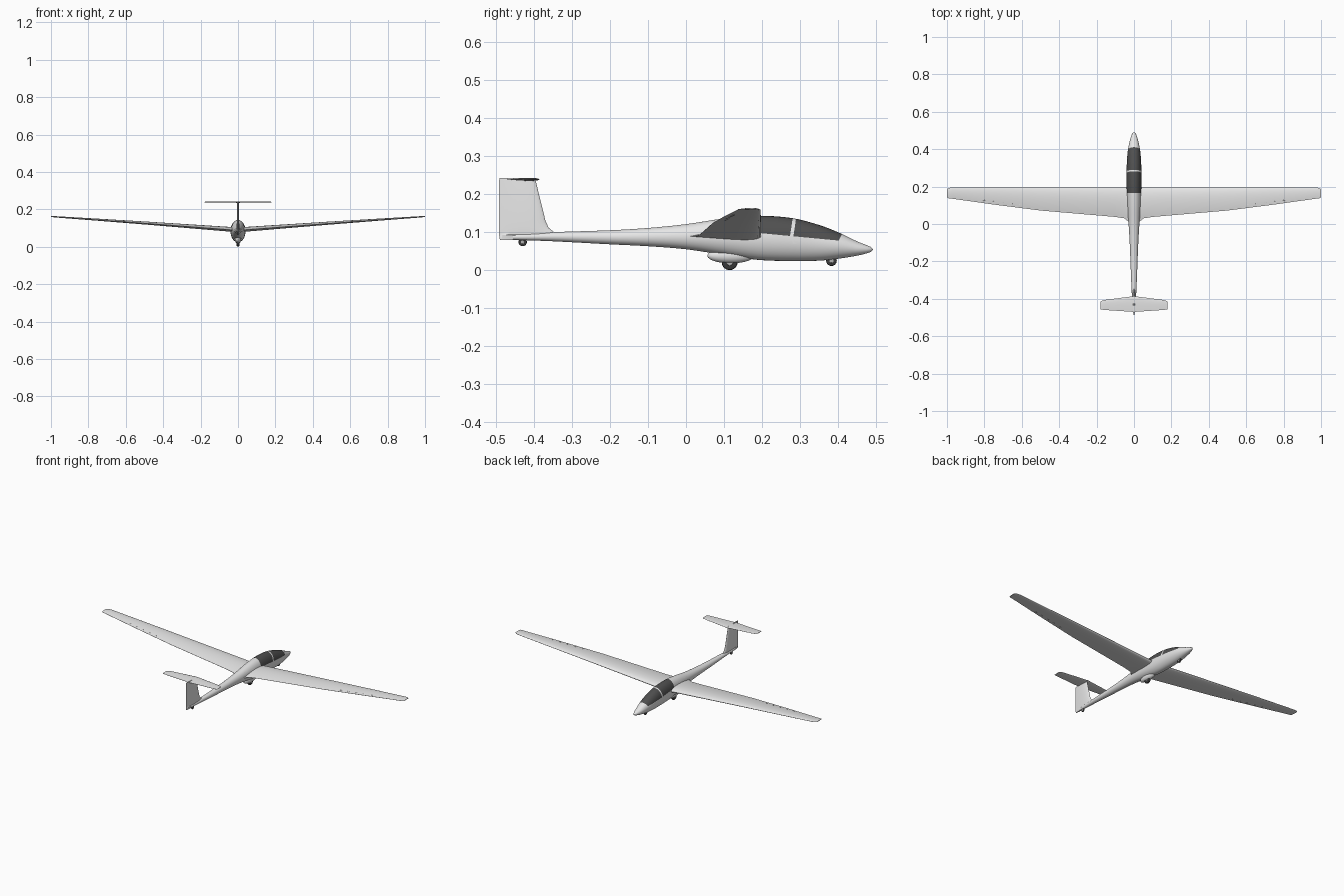
import bpy, bmesh, math
from mathutils import Vector

cube = bpy.data.objects.get("Cube")
if cube:
    bpy.data.objects.remove(cube, do_unlink=True)


def material(name, rgb):
    m = bpy.data.materials.new(name)
    m.use_nodes = True
    col = (*rgb, 1)
    m.diffuse_color = col
    m.node_tree.nodes["Principled BSDF"].inputs["Base Color"].default_value = col
    return m


WHITE = material("gloss_white", (0.8, 0.8, 0.8))
GLASS = material("dark_canopy", (0.08, 0.08, 0.08))
RUBBER = material("tyre_black", (0.05, 0.05, 0.05))
METAL = material("hub_grey", (0.45, 0.45, 0.45))
parts = []


def finish(name, bm, *mats):
    bmesh.ops.recalc_face_normals(bm, faces=bm.faces)
    mesh = bpy.data.meshes.new(name)
    bm.to_mesh(mesh)
    bm.free()
    for m in mats:
        mesh.materials.append(m)
    ob = bpy.data.objects.new(name, mesh)
    bpy.context.collection.objects.link(ob)
    parts.append(ob)
    return ob


def loft(rings):
    """Skin closed rings of points and cap both ends."""
    bm = bmesh.new()
    rows = [[bm.verts.new(p) for p in ring] for ring in rings]
    n = len(rows[0])
    for a, b in zip(rows, rows[1:]):
        for i in range(n):
            j = (i + 1) % n
            bm.faces.new((a[i], a[j], b[j], b[i]))
    bm.faces.new(rows[0])
    bm.faces.new(rows[-1])
    return bm


def smooth_rows(keys, steps):
    """Cubic interpolation through rows keyed by their first value."""
    def slope(i):
        a, b = keys[max(i - 1, 0)], keys[min(i + 1, len(keys) - 1)]
        return [(q - p) / (b[0] - a[0]) for p, q in zip(a, b)]
    out = []
    for i in range(len(keys) - 1):
        a, b, sa, sb = keys[i], keys[i + 1], slope(i), slope(i + 1)
        h = b[0] - a[0]
        for s in range(steps):
            t = s / steps
            u = 1 - t
            out.append([p * u * u * (1 + 2 * t) + q * t * t * (3 - 2 * t)
                        + h * (m * t * u * u - k * t * t * u)
                        for p, q, m, k in zip(a, b, sa, sb)])
    return out + [list(keys[-1])]


# Fuselage: y, top, bottom, half width
BODY = [(-.455, .094, .080, .007), (-.35, .100, .076, .013), (-.2, .105, .068, .019),
        (-.1, .111, .063, .023), (0, .121, .055, .029), (.1, .136, .040, .036),
        (.19, .143, .027, .040), (.28, .137, .024, .040), (.35, .119, .025, .037),
        (.4, .100, .030, .032), (.45, .076, .038, .021), (.475, .066, .044, .013),
        (.488, .060, .049, .006), (.492, .055, .053, .001)]
SIDES = 32
rings = []
for y, top, bottom, half in smooth_rows(BODY, 4):
    mid, tall = (top + bottom) / 2, (top - bottom) / 2
    rings.append([(half * math.cos(a), y, mid + tall * math.sin(a))
                  for a in (math.tau * i / SIDES for i in range(SIDES))])
bm = loft(rings)

# Canopy glass: cut along its frame lines, then colour the enclosed faces
sill = (Vector((0, .19, .098)), Vector((0, .095, 1)))
front = (Vector((0, .402, .078)), Vector((0, 1, -.5)))
rear = (Vector((0, .165, .1)), Vector((0, 1, 0)))
bar_back = (Vector((0, .281, .137)), Vector((0, 1, -.15)))
bar_front = (Vector((0, .290, .137)), Vector((0, 1, -.15)))
for point, normal in (sill, front, rear, bar_back, bar_front):
    bmesh.ops.bisect_plane(bm, geom=bm.verts[:] + bm.edges[:] + bm.faces[:],
                           plane_co=point, plane_no=normal, dist=1e-5)
for f in bm.faces:
    c = f.calc_center_median()
    def beyond(plane):
        return (c - plane[0]).dot(plane[1]) > 0
    on_bar = beyond(bar_back) and not beyond(bar_front)
    if beyond(sill) and beyond(rear) and not beyond(front) and not on_bar:
        f.material_index = 1
finish("fuselage", bm, WHITE, GLASS)


def airfoil(lead, trail, thick, camber=0.0, n=14):
    """Closed outline as (y, offset) pairs, running trailing edge to nose and back."""
    chord = lead - trail
    pts = []
    for k in range(2 * n):
        t = (1 + math.cos(math.pi * k / n)) / 2
        half = thick * 5 * (.2969 * math.sqrt(t) - .126 * t - .3516 * t * t
                            + .2843 * t ** 3 - .1036 * t ** 4)
        bend = camber * chord * 4 * t * (1 - t)
        pts.append((lead - chord * t, bend + (half if k < n else -half)))
    # blunt the trailing edge slightly
    pts[0] = (trail, .0004)
    pts.append((trail, -.0004))
    return pts


def both_sides(half):
    return [(-r[0], *r[1:]) for r in reversed(half) if r[0] > 0] + half


# Wing: x, leading y, trailing y, z, thickness
WING = [(0, .200, .000, .088, .026), (.03, .198, .012, .089, .026),
        (.05, .197, .030, .091, .025), (.1, .197, .038, .095, .024),
        (.5, .197, .072, .125, .016), (.75, .197, .104, .143, .011),
        (.97, .196, .135, .1585, .007), (.99, .193, .137, .160, .006),
        (1, .186, .141, .161, .003)]
finish("wing", loft([[(x, y, z + o) for y, o in airfoil(le, te, th, .02)]
                     for x, le, te, z, th in both_sides(WING)]), WHITE)

# Tailplane on top of the fin
TAIL = [(0, -.386, -.470, .239, .008), (.15, -.405, -.460, .239, .005),
        (.172, -.410, -.458, .239, .004), (.18, -.417, -.456, .239, .002)]
finish("tailplane", loft([[(x, y, z + o) for y, o in airfoil(le, te, th)]
                          for x, le, te, z, th in both_sides(TAIL)]), WHITE)

# Fin and rudder: z, leading y, trailing y, thickness
FIN = [(.080, -.445, -.490, .008), (.092, -.440, -.492, .012), (.094, -.335, -.492, .014),
       (.102, -.350, -.492, .014), (.112, -.362, -.492, .014), (.130, -.370, -.492, .013),
       (.236, -.396, -.492, .010), (.243, -.400, -.491, .008)]
finish("fin", loft([[(o, y, z) for y, o in airfoil(le, te, th)]
                    for z, le, te, th in FIN]), WHITE)


def ellipsoid(name, centre, radii, mat):
    bm = bmesh.new()
    bmesh.ops.create_uvsphere(bm, u_segments=24, v_segments=14, radius=1)
    for v in bm.verts:
        v.co = Vector(centre) + Vector(a * b for a, b in zip(v.co, radii))
    return finish(name, bm, mat)


def wheel(name, y, z, radius, width):
    """Rounded tyre with a grey hub, axle along x."""
    for label, r, w, mat in (("tyre", radius, width, RUBBER),
                             ("hub", radius * .5, width * 1.1, METAL)):
        outline = [(-w / 2, r * .8), (-w / 3, r * .95), (0, r), (w / 3, r * .95), (w / 2, r * .8)]
        finish(name + "_" + label, loft(
            [[(x, y + q * math.cos(a), z + q * math.sin(a))
              for a in (math.tau * i / 24 for i in range(24))] for x, q in outline]), mat)


# Undercarriage
ellipsoid("wheel_fairing", (0, .118, .038), (.018, .062, .020), WHITE)
wheel("main_wheel", .115, .021, .021, .014)
wheel("nose_wheel", .383, .025, .014, .009)
wheel("tail_wheel", -.430, .074, .011, .006)

# Aileron hinge fairings
for side, label in ((1, "left"), (-1, "right")):
    for i in range(5):
        t = i / 4
        x = .61 + .19 * t
        ellipsoid(f"{label}_hinge_{i + 1}", (side * x, .103 + .022 * t, .134 + .013 * t),
                  (.008, .003, .004), WHITE)

bpy.ops.object.select_all(action="DESELECT")
for ob in parts:
    ob.select_set(True)
bpy.context.view_layer.objects.active = parts[0]
bpy.ops.object.shade_smooth_by_angle(angle=math.radians(40))
